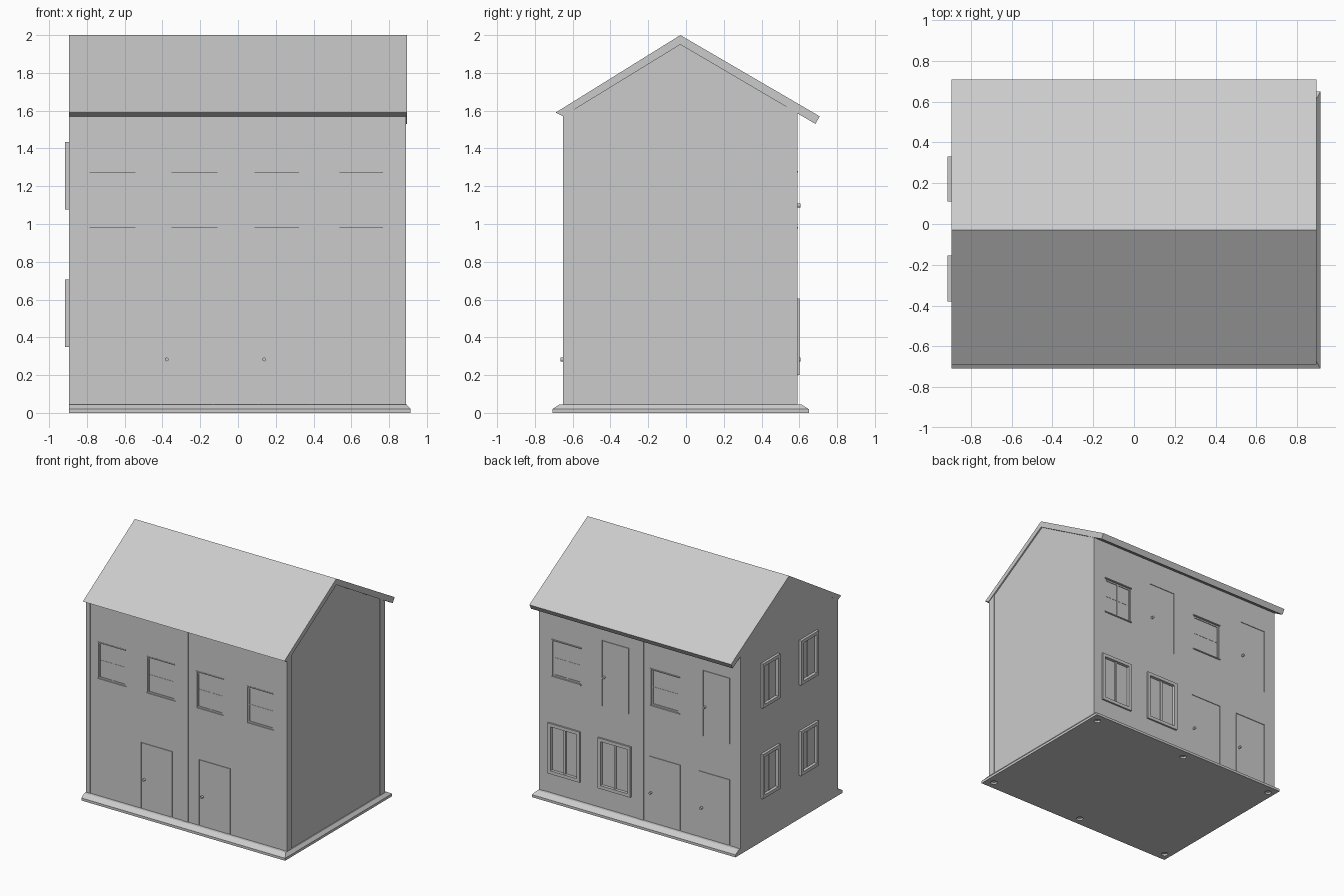
import bpy
import bmesh
import math
from mathutils import Matrix, Vector

if "Cube" in bpy.data.objects:
    bpy.data.objects.remove(bpy.data.objects["Cube"], do_unlink=True)

# Single plain finish
GREY = (0.6, 0.6, 0.6, 1)
grey = bpy.data.materials.new("plain_grey")
grey.use_nodes = True
grey.diffuse_color = GREY
grey.node_tree.nodes["Principled BSDF"].inputs["Base Color"].default_value = GREY

# Wall planes; corner posts stand slightly proud of them
LEFT, RIGHT = -0.895, 0.884
FRONT, BACK = -0.646, 0.586
FLOOR = 0.045


def finish(name, bm):
    bmesh.ops.recalc_face_normals(bm, faces=bm.faces)
    mesh = bpy.data.meshes.new(name)
    bm.to_mesh(mesh)
    bm.free()
    mesh.materials.append(grey)
    obj = bpy.data.objects.new(name, mesh)
    bpy.context.collection.objects.link(obj)
    return obj


def carve(obj, bm):
    """Cut the shapes in bm out of an object."""
    cutter = finish("recess_cutter", bm)
    cutter.hide_render = True
    cut = obj.modifiers.new("recesses", "BOOLEAN")
    cut.operation = "DIFFERENCE"
    cut.solver = "EXACT"
    cut.object = cutter
    graph = bpy.context.evaluated_depsgraph_get()
    mesh = bpy.data.meshes.new_from_object(obj.evaluated_get(graph))
    obj.modifiers.clear()
    obj.data = mesh
    bpy.data.objects.remove(cutter, do_unlink=True)


def add_box(bm, lo, hi):
    lo, hi = Vector(lo), Vector(hi)
    size = hi - lo
    matrix = Matrix.Translation((lo + hi) / 2) @ Matrix.Diagonal((*size, 1))
    bmesh.ops.create_cube(bm, size=1, matrix=matrix)


def add_prism(bm, profile, x0, x1):
    """Extrude a (y, z) outline along x."""
    face = bm.faces.new([bm.verts.new((x0, y, z)) for y, z in profile])
    new = bmesh.ops.extrude_face_region(bm, geom=[face])["geom"]
    verts = [v for v in new if isinstance(v, bmesh.types.BMVert)]
    bmesh.ops.translate(bm, verts=verts, vec=(x1 - x0, 0, 0))


def roof_underside(y):
    slope = 0.613 if y < -0.03 else 0.587
    return 1.95 - slope * abs(y + 0.03)


def on_wall(wall, u, out, z):
    """Point at u along a wall and a distance outward from it."""
    if wall == "front":
        return (u, FRONT - out, z)
    if wall == "back":
        return (u, BACK + out, z)
    return (LEFT - out, u, z)


def add_plate(bm, wall, rect, inner, outer):
    u0, u1, z0, z1 = rect
    a, b = on_wall(wall, u0, inner, z0), on_wall(wall, u1, outer, z1)
    add_box(bm, [min(p) for p in zip(a, b)], [max(p) for p in zip(a, b)])


def add_frame(bm, wall, rect, width, inner, outer):
    u0, u1, z0, z1 = rect
    for bar in ((u0, u1, z1 - width, z1), (u0, u1, z0, z0 + width),
                (u0, u0 + width, z0 + width, z1 - width),
                (u1 - width, u1, z0 + width, z1 - width)):
        add_plate(bm, wall, bar, inner, outer)


# Window and door layout
UPPER = (0.985, 1.272)
LOWER = (0.2, 0.605)
sash_windows = [("front", a, b, *UPPER) for a, b in
                ((-0.787, -0.543), (-0.352, -0.108), (0.087, 0.323), (0.538, 0.768))]
sash_windows += [("back", a, b, *UPPER) for a, b in ((0.525, 0.775), (-0.35, -0.1))]
framed_windows = [("back", a, b, *LOWER) for a, b in ((0.525, 0.81), (0.075, 0.365))]
framed_windows += [("left", a, b, z, z + 0.357) for a, b in ((-0.38, -0.155), (0.11, 0.33))
                   for z in (0.35, 1.077)]
# wall, left, right, bottom, knob position
doors = [("front", -0.41, -0.13, FLOOR, -0.378), ("front", 0.105, 0.385, FLOOR, 0.138),
         ("back", -0.36, -0.08, FLOOR, -0.1), ("back", -0.8, -0.52, FLOOR, -0.55),
         ("back", 0.095, 0.335, 0.86, 0.315), ("back", -0.8, -0.56, 0.86, -0.58)]
DOOR_HEIGHT = 0.53

# House walls with a gable top
gable = [(FRONT, 0.03), (BACK, 0.03)]
gable += [(y, roof_underside(y)) for y in (BACK, -0.03, FRONT)]
bm = bmesh.new()
add_prism(bm, gable, LEFT, RIGHT)
walls = finish("house_walls", bm)

# Recesses for windows and doors
bm = bmesh.new()
for wall, *rect in sash_windows:
    add_plate(bm, wall, rect, -0.011, 0.05)
for wall, u0, u1, z0, z1 in framed_windows:
    depth = 0.004 if wall == "left" else 0.01
    add_plate(bm, wall, (u0 + 0.02, u1 - 0.02, z0 + 0.02, z1 - 0.02), -depth, 0.05)
for wall, u0, u1, z0, knob in doors:
    add_plate(bm, wall, (u0, u1, z0, z0 + DOOR_HEIGHT), -0.005, 0.05)
carve(walls, bm)

# Corner posts and middle pilasters, with tops cut to the roof pitch
bm = bmesh.new()
for outer, step in ((FRONT - 0.004, 1), (BACK + 0.004, -1)):
    for x0, x1, depth in ((LEFT, LEFT + 0.037, 0.006), (-0.037, 0.013, 0.006),
                          (RIGHT - 0.031, RIGHT + 0.006, 0.06)):
        inner = outer + step * depth
        add_prism(bm, [(outer, 0.03), (inner, 0.03), (inner, roof_underside(inner)),
                       (outer, roof_underside(outer))], x0, x1)
finish("corner_posts", bm)

# Sash windows: thin frame, meeting rail, centre bar, head and sill
bm = bmesh.new()
for i, (wall, u0, u1, z0, z1) in enumerate(sash_windows):
    mid_u, mid_z = (u0 + u1) / 2, (z0 + z1) / 2
    add_frame(bm, wall, (u0, u1, z0, z1), 0.012, -0.012, -0.006)
    add_plate(bm, wall, (u0, u1, mid_z - 0.004, mid_z + 0.004), -0.012, -0.009)
    if i % 2 == 0:
        add_plate(bm, wall, (mid_u - 0.006, mid_u + 0.006, z0, z1), -0.012, -0.007)
    ledge = 0.008 if wall == "back" else 0.003
    for z in (z0 - 0.008, z1):
        add_plate(bm, wall, (u0 - 0.006, u1 + 0.006, z, z + 0.008), -0.004, ledge)
finish("sash_window_frames", bm)

# Framed windows: raised surround and centre bar
bm = bmesh.new()
for wall, u0, u1, z0, z1 in framed_windows:
    depth = 0.02 if wall == "left" else 0.014
    mid = (u0 + u1) / 2
    add_frame(bm, wall, (u0, u1, z0, z1), 0.026, -0.012, depth)
    add_plate(bm, wall, (mid - 0.008, mid + 0.008, z0 + 0.02, z1 - 0.02), -0.012, 0)
finish("framed_window_surrounds", bm)

# Door leaves leave a narrow gap in their recesses
bm = bmesh.new()
GAP = 0.004
for wall, u0, u1, z0, knob in doors:
    leaf = (u0 + GAP, u1 - GAP, z0, z0 + DOOR_HEIGHT - GAP)
    add_plate(bm, wall, leaf, -0.006, 0)
finish("doors", bm)

# Round door knobs
bm = bmesh.new()
for wall, u0, u1, z0, knob in doors:
    matrix = Matrix.Translation(on_wall(wall, knob, 0.009, z0 + 0.238)) @ \
        Matrix.Rotation(math.pi / 2, 4, "X")
    bmesh.ops.create_cone(bm, cap_ends=True, segments=12, radius1=0.01,
                          radius2=0.01, depth=0.02, matrix=matrix)
finish("door_knobs", bm)

# Pitched roof shell with square-cut eaves
bm = bmesh.new()
roof = [(-0.69, 1.59), (-0.03, 2.0), (0.708, 1.57),
        (0.685, 1.53), (-0.03, 1.95), (-0.65, 1.57)]
add_prism(bm, roof, LEFT, 0.895)
finish("roof", bm)

# Plinth with a chamfered top on three sides
bm = bmesh.new()
rings = []
for x1, y0, y1, z in ((0.914, -0.708, 0.65, 0), (0.914, -0.708, 0.65, 0.02),
                      (0.892, -0.67, 0.61, FLOOR)):
    rings.append([bm.verts.new((x, y, z)) for x, y in
                  ((LEFT, y0), (x1, y0), (x1, y1), (LEFT, y1))])
for low, high in zip(rings, rings[1:]):
    for i in range(4):
        j = (i + 1) % 4
        bm.faces.new((low[i], low[j], high[j], high[i]))
bm.faces.new(rings[0])
bm.faces.new(rings[-1])
plinth = finish("plinth", bm)

# Round fixing holes underneath
bm = bmesh.new()
for x in (-0.84, 0, 0.85):
    for y in (-0.64, 0.58):
        bmesh.ops.create_cone(bm, cap_ends=True, segments=16, radius1=0.025, radius2=0.025,
                              depth=0.04, matrix=Matrix.Translation((x, y, -0.005)))
carve(plinth, bm)
